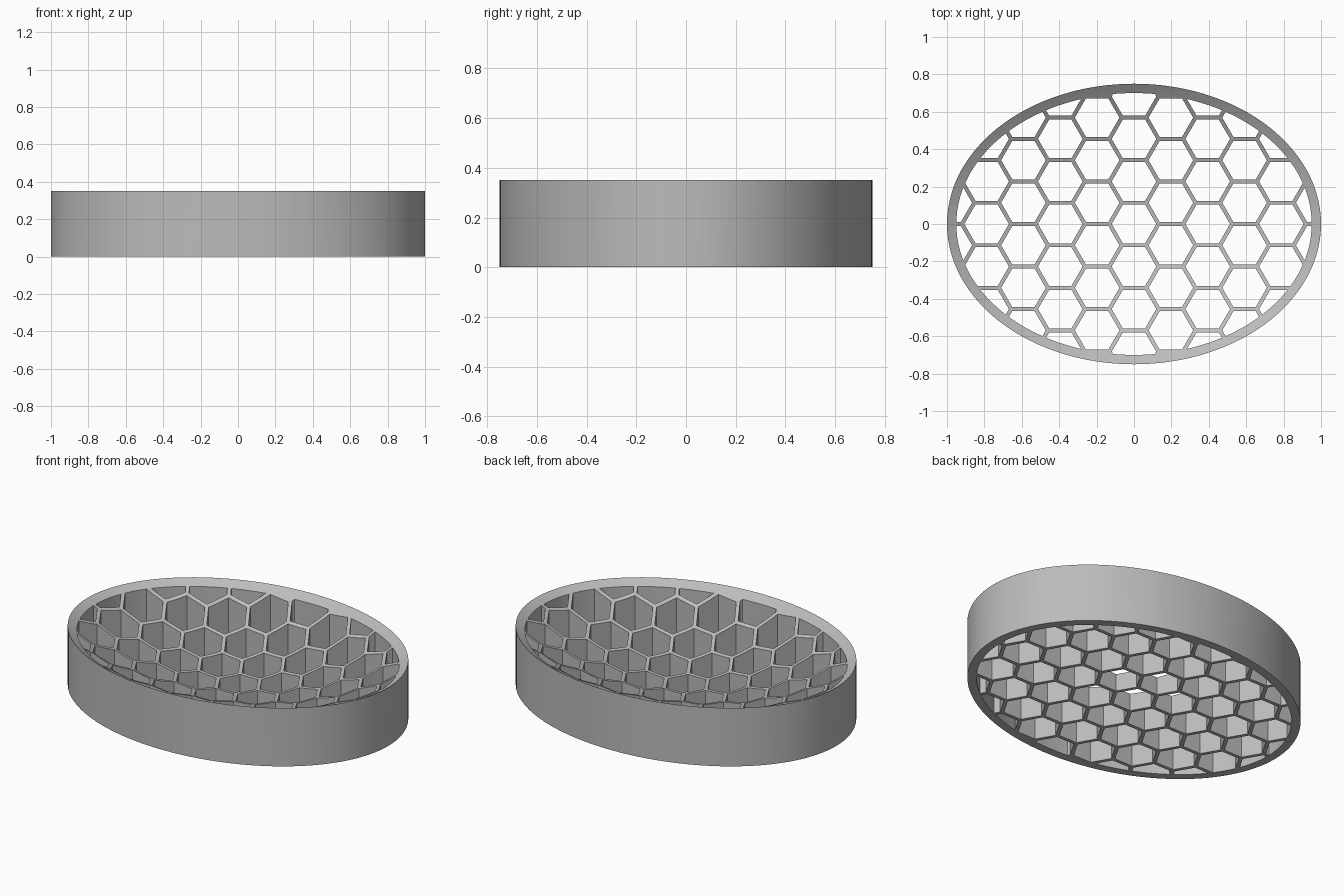
import bpy, bmesh, math
from mathutils import Matrix, Vector

cube = bpy.data.objects.get("Cube")
if cube:
    bpy.data.objects.remove(cube)

HEIGHT, FLOOR = 0.35, 0.10      # rim height, thickness at the middle
RX, RY, RIM = 1.0, 0.75, 0.05   # outer half axes, rim width
PITCH, WALL = 0.2275, 0.021     # honeycomb spacing and wall thickness
SIDES = 128


def prism(bm, sides, rx, ry, z0, z1, x=0, y=0):
    """Closed upright prism with an elliptical or polygonal outline."""
    mat = Matrix.Translation((x, y, (z0 + z1) / 2)) @ Matrix.Diagonal((rx, ry, z1 - z0, 1))
    ring = [mat @ Vector((math.cos(a), math.sin(a), -0.5))
            for a in (2 * math.pi * i / sides for i in range(sides))]
    low = [bm.verts.new(p) for p in ring]
    high = [bm.verts.new((p.x, p.y, z1)) for p in ring]
    bm.faces.new(low[::-1])
    bm.faces.new(high)
    for i in range(sides):
        j = (i + 1) % sides
        bm.faces.new((low[i], low[j], high[j], high[i]))


def finish(name, bm):
    mesh = bpy.data.meshes.new(name)
    bm.to_mesh(mesh)
    bm.free()
    obj = bpy.data.objects.new(name, mesh)
    bpy.context.collection.objects.link(obj)
    return obj


def boolean(obj, tool, operation):
    """Apply a boolean and discard the cutter."""
    mod = obj.modifiers.new("cut", "BOOLEAN")
    mod.operation, mod.solver, mod.object = operation, "EXACT", tool
    bpy.ops.object.select_all(action="DESELECT")
    bpy.context.view_layer.objects.active = obj
    obj.select_set(True)
    bpy.ops.object.modifier_apply(modifier=mod.name)
    bpy.data.objects.remove(tool)


# Solid oval block, taller than needed so the bowl trims it to the rim
bm = bmesh.new()
prism(bm, SIDES, RX, RY, 0, HEIGHT + 0.1)
dish = finish("honeycomb_dish", bm)

# Hexagonal holes, limited to the area inside the rim
bm = bmesh.new()
radius = (PITCH - WALL) / math.sqrt(3)
for col in range(-5, 6):
    for row in range(-4, 5):
        x = col * PITCH * math.sqrt(3) / 2
        y = (row + 0.5 * (col % 2)) * PITCH
        prism(bm, 6, radius, radius, -0.2, 0.8, x, y)
holes = finish("hex_holes", bm)
bm = bmesh.new()
prism(bm, SIDES, RX - RIM, RY - RIM, -0.1, 0.7)
boolean(holes, finish("hole_limit", bm), "INTERSECT")
boolean(dish, holes, "DIFFERENCE")

# Shallow bowl: a sphere stretched so that it meets the rim at one height
depth = HEIGHT - FLOOR
r = (RY ** 2 + depth ** 2) / (2 * depth)
bm = bmesh.new()
bmesh.ops.create_uvsphere(bm, u_segments=SIDES, v_segments=SIDES, radius=r,
                          matrix=Matrix.Translation((0, 0, FLOOR + r)) @ Matrix.Diagonal((RX / RY, 1, 1, 1)))
boolean(dish, finish("bowl_cutter", bm), "DIFFERENCE")

# Plain grey material
grey = bpy.data.materials.new("plain grey")
grey.use_nodes = True
grey.diffuse_color = (0.5, 0.5, 0.5, 1)
grey.node_tree.nodes["Principled BSDF"].inputs["Base Color"].default_value = (0.5, 0.5, 0.5, 1)
dish.data.materials.clear()
dish.data.materials.append(grey)
for poly in dish.data.polygons:
    poly.material_index = 0

bpy.ops.object.select_all(action="DESELECT")
dish.select_set(True)
bpy.context.view_layer.objects.active = dish
bpy.ops.object.shade_smooth_by_angle(angle=math.radians(20))
